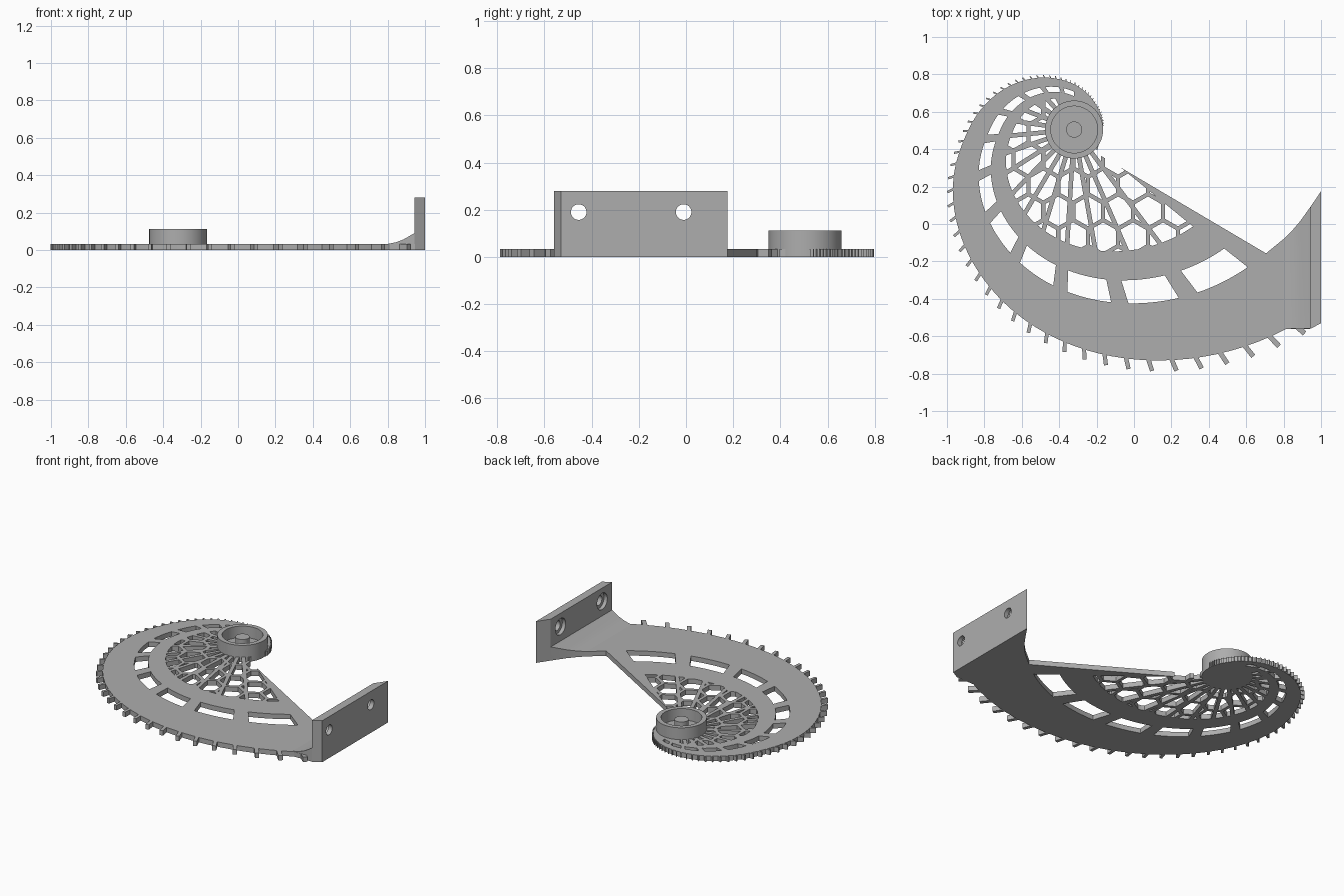
import bpy, bmesh
from math import sin, cos, radians, pi, sqrt
from mathutils import Vector, Matrix

cube = bpy.data.objects.get("Cube")
if cube:
    bpy.data.objects.remove(cube)

grey = bpy.data.materials.new("plain_grey")
grey.use_nodes = True
grey.diffuse_color = (0.42, 0.42, 0.42, 1)
grey.node_tree.nodes["Principled BSDF"].inputs["Base Color"].default_value = (0.42, 0.42, 0.42, 1)

CENTRE = Vector((-0.32, 0.505))
THICK = 0.033
# growth of the shell spiral: angle in degrees, radius
GROWTH = [(0, .15), (60, .19), (117.5, .313), (180, .565), (204.5, .712),
          (246, .985), (289.3, 1.308), (330, 1.68)]


def slope(i):
    a, b = GROWTH[max(i - 1, 0)], GROWTH[min(i + 1, len(GROWTH) - 1)]
    return (b[1] - a[1]) / (b[0] - a[0])


def radius(angle):
    """Smooth spiral radius between the growth points."""
    i = max(k for k in range(len(GROWTH) - 1) if GROWTH[k][0] <= angle or k == 0)
    (a, ra), (b, rb) = GROWTH[i], GROWTH[i + 1]
    h = b - a
    t = (angle - a) / h
    return ((1 + 2 * t) * (1 - t) ** 2 * ra + t * (1 - t) ** 2 * h * slope(i)
            + t * t * (3 - 2 * t) * rb + t * t * (t - 1) * h * slope(i + 1))


def polar(angle, r):
    return CENTRE + Vector((cos(radians(angle)), sin(radians(angle)))) * r


def ring(angle, ratio):
    """Point on an inner copy of the spiral, slightly tighter near the mouth."""
    return polar(angle, radius(angle) * (ratio - 0.05 * (angle - 200) / 120))


def steps(a, b, n):
    return [a + (b - a) * i / n for i in range(n + 1)]


def finish(name, bm):
    bmesh.ops.recalc_face_normals(bm, faces=bm.faces)
    mesh = bpy.data.meshes.new(name)
    bm.to_mesh(mesh)
    bm.free()
    mesh.materials.append(grey)
    obj = bpy.data.objects.new(name, mesh)
    bpy.context.collection.objects.link(obj)
    return obj


def prism(bm, points, z0, z1):
    lower = [bm.verts.new((p[0], p[1], z0)) for p in points]
    upper = [bm.verts.new((p[0], p[1], z1)) for p in points]
    bm.faces.new(lower[::-1])
    bm.faces.new(upper)
    for i in range(len(points)):
        j = (i + 1) % len(points)
        bm.faces.new((lower[i], lower[j], upper[j], upper[i]))


def activate(obj):
    bpy.ops.object.select_all(action='DESELECT')
    obj.select_set(True)
    bpy.context.view_layer.objects.active = obj


def smooth(obj):
    activate(obj)
    bpy.ops.object.shade_smooth_by_angle(angle=radians(25))


def cut(obj, cutter):
    cutter.hide_render = True
    mod = obj.modifiers.new("openings", 'BOOLEAN')
    mod.operation, mod.solver, mod.object = 'DIFFERENCE', 'EXACT', cutter
    activate(obj)
    bpy.ops.object.modifier_apply(modifier=mod.name)
    bpy.data.objects.remove(cutter)


def clip(points, origin, normal):
    """Keep the side of a convex polygon that the normal points to."""
    out = []
    for p, q in zip(points, points[1:] + points[:1]):
        dp, dq = (p - origin).dot(normal), (q - origin).dot(normal)
        if dp >= 0:
            out.append(p)
        if dp * dq < 0:
            out.append(p.lerp(q, dp / (dp - dq)))
    return out


def area(points):
    return sum(p.x * q.y - q.x * p.y for p, q in zip(points, points[1:] + points[:1])) / 2


# Flat shell plate with the flared mounting end
flare = [(1, .175), (.945, .094), (.887, .013), (.845, -.036), (.80, -.08), (.706, -.157)]
outline = [polar(a, radius(a)) for a in steps(0, 316.7, 110)]
outline += [(.945, -.56), (1, -.53)] + flare + [(-.20, .378)]
bm = bmesh.new()
prism(bm, outline, 0, THICK)
shell = finish("shell_plate", bm)

# Openings: the outer ring of windows
bm = bmesh.new()
for k in range(12):
    end = 321.6 - 19.75 * k
    angles = steps(end - 14.5, end, 8)
    prism(bm, [ring(a, .79) for a in angles] + [ring(a, .69) for a in reversed(angles)], -.1, .1)

# Openings: honeycomb cells clipped between the radial spokes
CELL = 0.16
SPOKES = [320.8] + [307 - 13.5 * k for k in range(15)]
cells = []
for row in range(-8, 5):
    for col in range(-8, 7):
        mid = Vector((-.165 + CELL * (col + (row % 2) / 2), .206 + CELL * sqrt(3) / 2 * row))
        cells.append([mid + Vector((cos(pi / 3 * i + pi / 6), sin(pi / 3 * i + pi / 6)))
                      * (CELL / 2 - .011) * 2 / sqrt(3) for i in range(6)])
for high, low in zip(SPOKES, SPOKES[1:]):
    walls = []
    for a, side in ((low, 1), (high, -1)):
        normal = Vector((-sin(radians(a)), cos(radians(a)))) * side
        walls.append((CENTRE + normal * (0 if a == SPOKES[0] else .012), normal))
    arc = [ring(a, .565) for a in steps(low, high, 3)]
    for p, q in zip(arc, arc[1:]):
        walls.append((p, Vector((p.y - q.y, q.x - p.x)).normalized()))
    for cell in cells:
        piece = cell
        for origin, normal in walls:
            piece = clip(piece, origin, normal) if piece else piece
        if len(piece) > 2 and area(piece) > .0001:
            prism(bm, piece, -.1, .1)
cut(shell, finish("opening_cutter", bm))
smooth(shell)

# Radial teeth around the rim, growing with the spiral
bm = bmesh.new()
for k in range(62):
    a = 318.5 - 5.1 * k
    r = radius(a)
    out = (polar(a, 1) - CENTRE)
    side = Vector((-out.y, out.x)) * r * .009
    base, tip = CENTRE + out * r * .98, CENTRE + out * r * 1.046
    prism(bm, [base - side, tip - side, tip + side, base + side], 0, THICK)
finish("rim_teeth", bm)

# Hub cup with a central post, turned from one profile
bm = bmesh.new()
profile = [(0, 0), (.155, 0), (.155, .113), (.125, .113), (.125, .036),
           (.043, .036), (.043, .1), (0, .1)]
verts = [bm.verts.new((CENTRE.x + r, CENTRE.y, z)) for r, z in profile]
edges = [bm.edges.new(pair) for pair in zip(verts, verts[1:])]
bmesh.ops.spin(bm, geom=verts + edges, cent=(*CENTRE, 0), axis=(0, 0, 1),
               angle=2 * pi, steps=64, use_duplicate=False)
bmesh.ops.remove_doubles(bm, verts=bm.verts, dist=.0005)
smooth(finish("hub_cup", bm))

# Upright mounting plate
bm = bmesh.new()
prism(bm, [(.945, -.56), (1, -.53), (1, .175), (.945, .094)], 0, .28)
mount = finish("mounting_plate", bm)

# Two counterbored bolt holes
for y in (-.455, -.01):
    for r, x, depth in ((.033, .97, .2), (.055, .93, .08)):
        bm = bmesh.new()
        bmesh.ops.create_cone(bm, cap_ends=True, segments=40, radius1=r, radius2=r, depth=depth,
                              matrix=Matrix.Translation((x, y, .19)) @ Matrix.Rotation(pi / 2, 4, 'Y'))
        cut(mount, finish("bolt_cutter", bm))
smooth(mount)

# Sloped fillet between the shell plate and the mounting plate
bm = bmesh.new()
columns = [(.80, -.08, .033), (.845, -.036, .042), (.887, .013, .058), (.945, .094, .092)]
loops = [[bm.verts.new(p) for p in ((x, -.56, 0), (x, y, 0), (x, y, z), (x, -.56, z))]
         for x, y, z in columns]
for a, b in zip(loops, loops[1:]):
    for i in range(4):
        j = (i + 1) % 4
        bm.faces.new((a[i], a[j], b[j], b[i]))
bm.faces.new(loops[0])
bm.faces.new(loops[-1])
smooth(finish("mount_fillet", bm))
